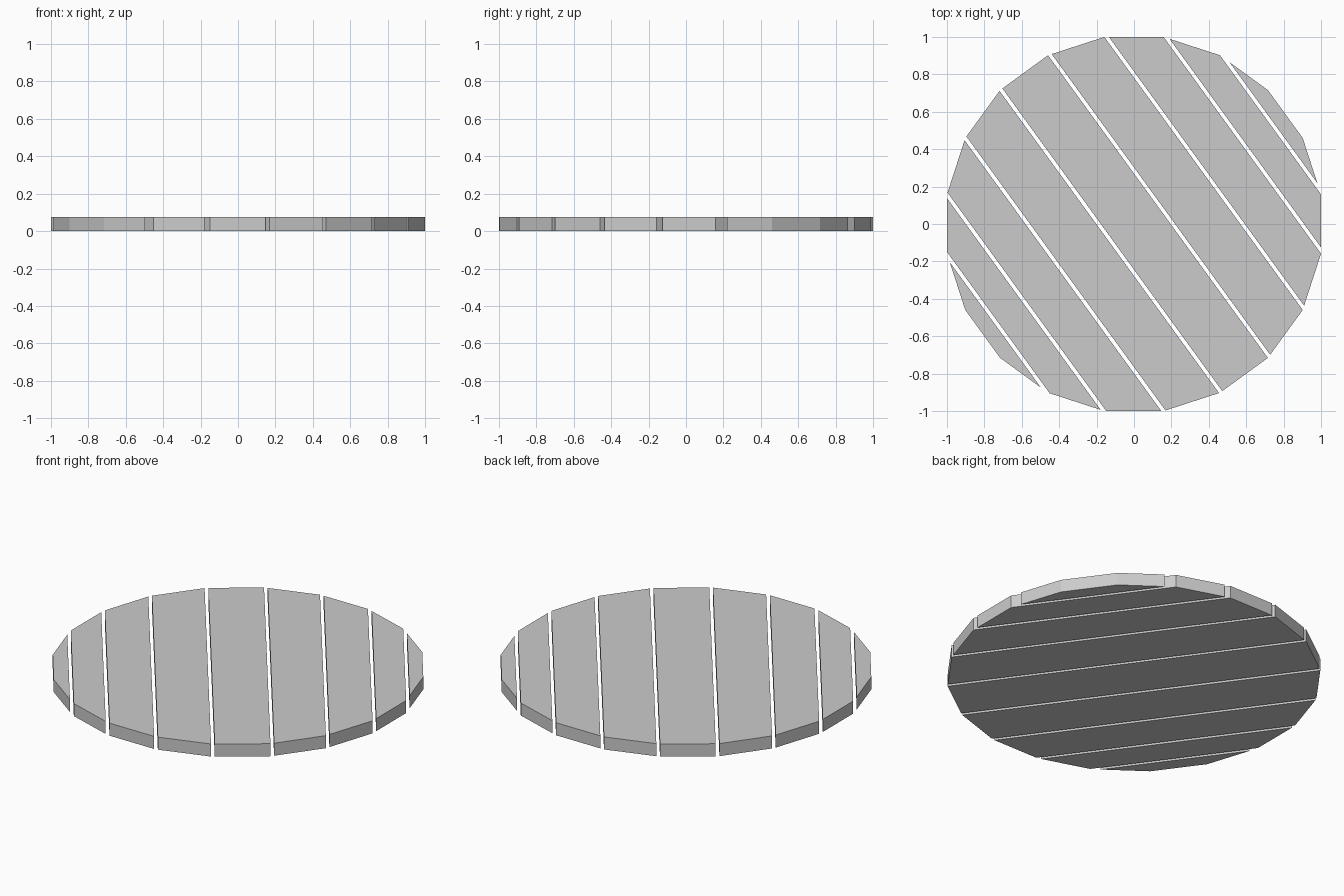
import bpy, bmesh, math
from mathutils import Vector, Matrix

if "Cube" in bpy.data.objects:
    bpy.data.objects.remove(bpy.data.objects["Cube"])

H = 0.075
R = 1 / math.cos(math.radians(9))
N = Vector((math.cos(math.radians(36)), math.sin(math.radians(36)), 0))

# Gaps between planks, measured across the grain (start, end)
G = 0.0195
edges = [R * math.cos(math.radians(a)) for a in (27, 45, 63, 81)]
shift = [(0.0145, 0.0055), (0.012, 0.008), (0.010, 0.010), (0.005, 0.015)]
gaps = [(-e - o, -e + i) for e, (o, i) in zip(edges, shift)]
gaps += [(e, e + G) for e in reversed(edges)]
cuts = [-1.1] + [v for g in gaps for v in g] + [1.1]


def cut(bm, offset, direction):
    """Remove everything beyond the plane and cap the cut."""
    geom = bm.verts[:] + bm.edges[:] + bm.faces[:]
    res = bmesh.ops.bisect_plane(bm, geom=geom, dist=1e-6, plane_co=N * offset,
                                 plane_no=direction, clear_outer=True)
    rim = [e for e in res["geom_cut"] if isinstance(e, bmesh.types.BMEdge)]
    if rim:
        bmesh.ops.holes_fill(bm, edges=[e for e in bm.edges if e.is_boundary], sides=0)


def plank(index, lo, hi):
    """A strip of the 20-sided disc between two parallel cuts."""
    bm = bmesh.new()
    bmesh.ops.create_cone(bm, cap_ends=True, segments=20, radius1=R, radius2=R, depth=H,
                          matrix=Matrix.Translation((0, 0, H / 2)) @ Matrix.Rotation(math.radians(9), 4, 'Z'))
    cut(bm, hi, N)
    cut(bm, lo, -N)
    bmesh.ops.recalc_face_normals(bm, faces=bm.faces)
    me = bpy.data.meshes.new(f"plank_{index}")
    bm.to_mesh(me)
    bm.free()
    bpy.context.collection.objects.link(bpy.data.objects.new(f"plank_{index}", me))


# Nine planks forming the round board
for i in range(len(cuts) // 2):
    plank(i + 1, cuts[2 * i], cuts[2 * i + 1])
